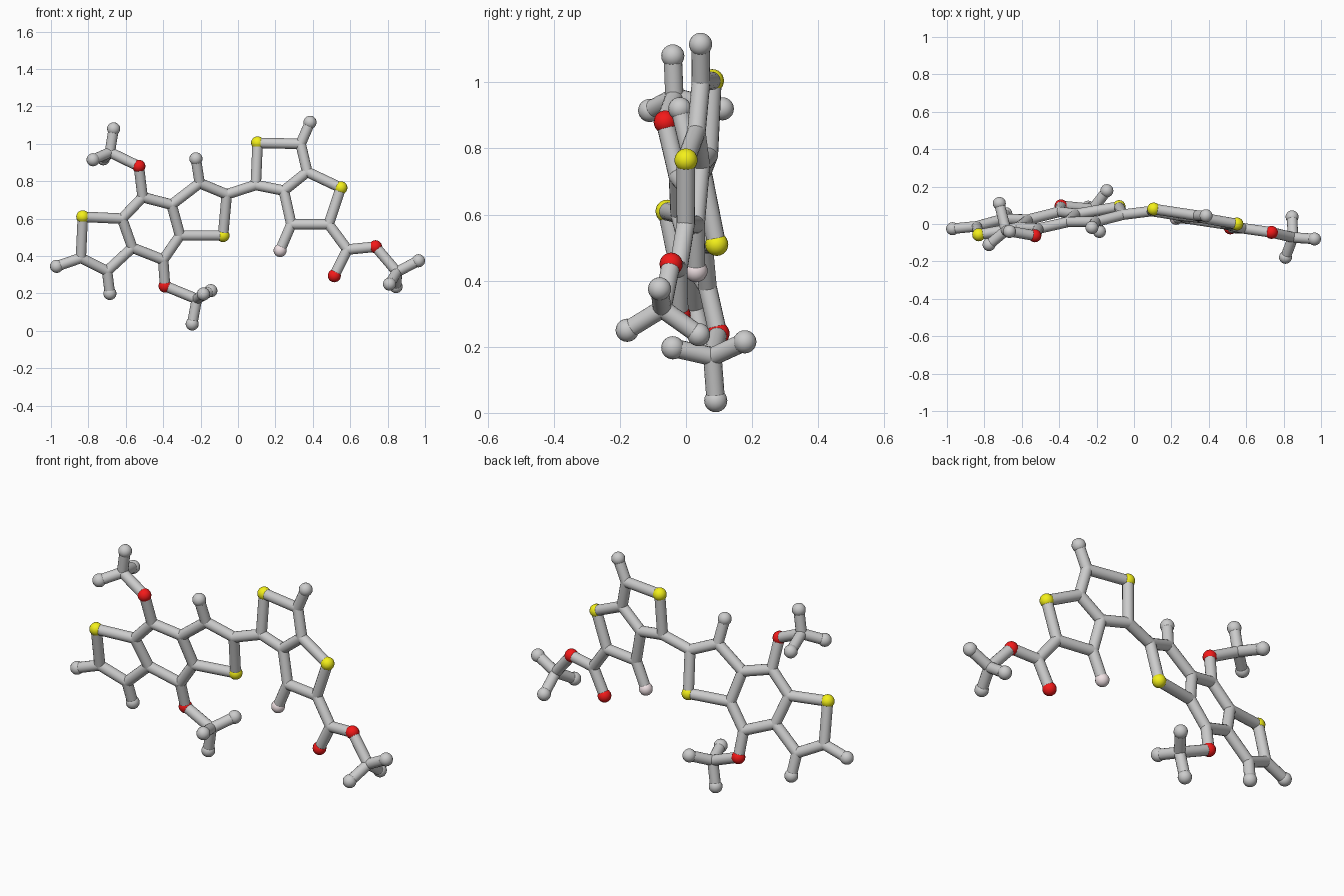
import bpy
from mathutils import Vector

if "Cube" in bpy.data.objects:
    bpy.data.objects.remove(bpy.data.objects["Cube"])

BALL, STICK = 0.035, 0.028


def material(name, rgb):
    m = bpy.data.materials.new(name)
    m.diffuse_color = (*rgb, 1)
    m.use_nodes = True
    m.node_tree.nodes["Principled BSDF"].inputs["Base Color"].default_value = m.diffuse_color
    return m


RED = material("red", (0.9, 0.01, 0.01))
YELLOW = material("yellow", (0.9, 0.87, 0.01))
PINK = material("pink", (0.88, 0.76, 0.78))


# the two fused ring systems are flat plates tilted in depth
def left(x, z):
    return Vector((x, 0.017 + 0.172 * (x + 0.46) - 0.212 * (z - 0.56), z))


def right(x, z):
    return Vector((x, 0.08 - 0.15 * (x - 0.105) + 0.055 * (z - 1.005), z))


def free(x, y, z):
    return Vector((x, y, z))


P = {
    # left three-ring system
    "S1": left(-.83, .61), "a": left(-.84, .39), "b": left(-.70, .32),
    "c": left(-.565, .445), "d": left(-.62, .60), "e": left(-.51, .715),
    "f": left(-.355, .675), "g": left(-.31, .51), "h": left(-.40, .38),
    "i": left(-.205, .79), "j": left(-.06, .73), "S2": left(-.08, .51),
    "Ha": left(-.97, .345), "Hb": left(-.685, .20), "Hi": left(-.225, .92),
    "O1": left(-.53, .88), "O2": left(-.39, .24),
    # right two-ring system with side group
    "k": right(.095, .78), "S3": right(.105, 1.005), "l": right(.335, 1.0),
    "m": right(.37, .85), "n": right(.245, .75), "S4": right(.55, .765),
    "o": right(.485, .57), "p": right(.285, .57), "Hl": right(.385, 1.115),
    "F1": right(.225, .43), "q": right(.585, .435), "O3": right(.515, .295),
    "O4": right(.735, .45),
    # three-pronged end groups
    "r": free(-.685, -.035, .955), "Hr1": free(-.665, -.04, 1.08),
    "Hr2": free(-.775, -.11, .915), "Hr3": free(-.72, .11, .92),
    "s": free(-.22, .08, .17), "Hs1": free(-.245, .09, .037),
    "Hs2": free(-.145, .178, .215), "Hs3": free(-.185, -.04, .197),
    "t": free(.85, -.072, .315), "Ht1": free(.965, -.08, .375),
    "Ht2": free(.81, -.178, .25), "Ht3": free(.845, .038, .237),
}

# each chain joins consecutive points with rods
CHAINS = [
    "S1 a b c d S1", "d e f g h c", "f i j S2 g",
    "a Ha", "b Hb", "i Hi", "e O1 r", "h O2 s",
    "j k S3 l m n k", "m S4 o p n", "l Hl", "p F1", "o q O4 t", "q O3",
    "r Hr1", "r Hr2", "r Hr3", "s Hs1", "s Hs2", "s Hs3",
    "t Ht1", "t Ht2", "t Ht3",
]


def rod(name, a, b):
    d = b - a
    bpy.ops.mesh.primitive_cylinder_add(vertices=16, radius=STICK, depth=d.length,
                                        location=(a + b) / 2)
    ob = bpy.context.object
    ob.rotation_euler = d.to_track_quat('Z', 'Y').to_euler()
    ob.name = name
    bpy.ops.object.shade_smooth_by_angle()


def ball(name, at, r, mat=None):
    bpy.ops.mesh.primitive_uv_sphere_add(segments=16, ring_count=12, radius=r, location=at)
    ob = bpy.context.object
    ob.name = name
    if mat:
        ob.data.materials.append(mat)
    bpy.ops.object.shade_smooth_by_angle()


# rods
for chain in CHAINS:
    keys = chain.split()
    for u, v in zip(keys, keys[1:]):
        rod("rod", P[u], P[v])

# balls on ends and coloured corners, small rounded joints elsewhere
KINDS = {"S": ("yellow_ball", YELLOW), "O": ("red_ball", RED),
         "F": ("pink_ball", PINK), "H": ("end_ball", None)}
for key, pos in P.items():
    if key[0] in KINDS:
        name, mat = KINDS[key[0]]
        ball(name, pos, BALL, mat)
    else:
        ball("joint", pos, STICK)
